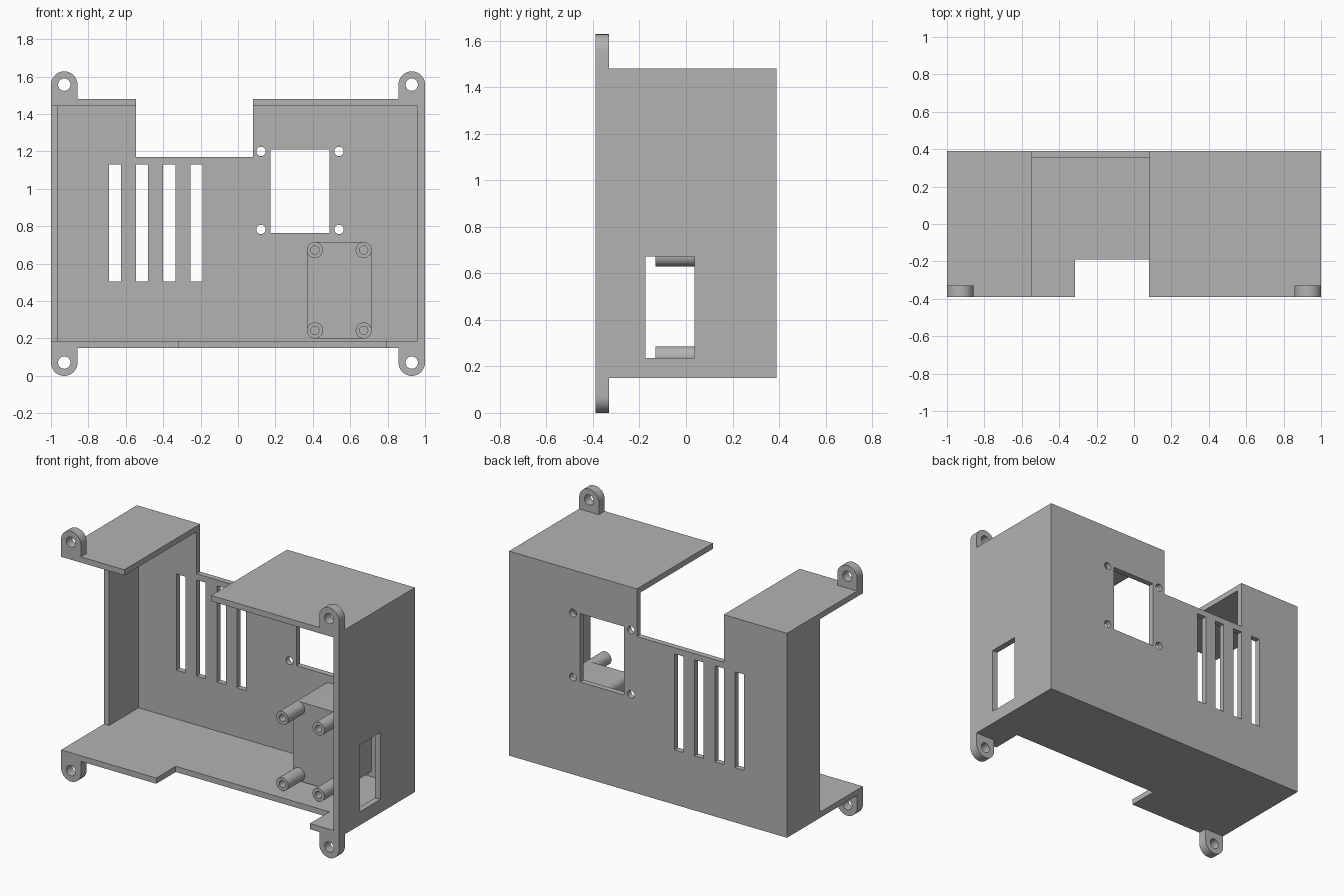
import bpy, bmesh, math
from mathutils import Matrix

if "Cube" in bpy.data.objects:
    bpy.data.objects.remove(bpy.data.objects["Cube"])

grey = bpy.data.materials.new("light_grey_plastic")
grey.diffuse_color = (0.45, 0.45, 0.45, 1)
grey.use_nodes = True
grey.node_tree.nodes["Principled BSDF"].inputs["Base Color"].default_value = grey.diffuse_color


def finish(ob):
    ob.data.materials.clear()
    ob.data.materials.append(grey)
    bpy.ops.object.select_all(action='DESELECT')
    ob.select_set(True)
    bpy.context.view_layer.objects.active = ob
    bpy.ops.object.shade_smooth_by_angle(angle=math.radians(30))


def link(name, data):
    ob = bpy.data.objects.new(name, data)
    bpy.context.collection.objects.link(ob)
    return ob


def box(name, x0, x1, y0, y1, z0, z1):
    bm = bmesh.new()
    bmesh.ops.create_cube(bm, size=1)
    bm.transform(Matrix.Translation(((x0 + x1) / 2, (y0 + y1) / 2, (z0 + z1) / 2))
                 @ Matrix.Diagonal((x1 - x0, y1 - y0, z1 - z0, 1)))
    me = bpy.data.meshes.new(name)
    bm.to_mesh(me)
    bm.free()
    return link(name, me)


def rod(name, x, z, r, y0, y1, n=32):
    bm = bmesh.new()
    bmesh.ops.create_cone(bm, cap_ends=True, segments=n, radius1=r, radius2=r, depth=y1 - y0)
    bm.transform(Matrix.Translation((x, (y0 + y1) / 2, z)) @ Matrix.Rotation(math.pi / 2, 4, 'X'))
    me = bpy.data.meshes.new(name)
    bm.to_mesh(me)
    bm.free()
    return link(name, me)


def cut(ob, cutter):
    mod = ob.modifiers.new("cut", 'BOOLEAN')
    mod.operation, mod.solver, mod.object = 'DIFFERENCE', 'EXACT', cutter
    bpy.context.view_layer.objects.active = ob
    bpy.ops.object.modifier_apply(modifier=mod.name)
    bpy.data.objects.remove(cutter)


def arc(cx, cz, r, a0, a1, n):
    return [(cx + r * math.cos(math.radians(a0 + (a1 - a0) * i / n)),
             cz + r * math.sin(math.radians(a0 + (a1 - a0) * i / n))) for i in range(n + 1)]


def plate(name, loops, y0, y1):
    """Flat plate in the x-z plane; loops after the first are holes."""
    cu = bpy.data.curves.new(name, 'CURVE')
    cu.dimensions, cu.fill_mode, cu.extrude = '2D', 'BOTH', (y1 - y0) / 2
    for pts in loops:
        sp = cu.splines.new('POLY')
        sp.points.add(len(pts) - 1)
        for p, (x, z) in zip(sp.points, pts):
            p.co = (x, z, 0, 1)
        sp.use_cyclic_u = True
    tmp = link(name + "_curve", cu)
    bpy.context.view_layer.update()
    dg = bpy.context.evaluated_depsgraph_get()
    me = bpy.data.meshes.new_from_object(tmp.evaluated_get(dg))
    bpy.data.objects.remove(tmp)
    me.transform(Matrix.Translation((0, (y0 + y1) / 2, 0)) @ Matrix.Rotation(math.pi / 2, 4, 'X'))
    bm = bmesh.new()
    bm.from_mesh(me)
    bmesh.ops.remove_doubles(bm, verts=bm.verts, dist=1e-5)
    bmesh.ops.recalc_face_normals(bm, faces=bm.faces)
    bm.to_mesh(me)
    bm.free()
    ob = link(name, me)
    finish(ob)
    return ob


# Enclosure: hollow box, open at the front
F, B = -0.39, 0.39
body = box("enclosure", -1, 1, F, B, 0.15, 1.48)
cut(body, box("c", -0.963, 0.96, -0.6, 0.353, 0.187, 1.443))       # cavity
cut(body, box("c", -1.2, -0.9, -0.6, 0.05, 0.187, 1.443))          # short left wall
cut(body, box("c", -0.545, 0.08, -0.6, 0.6, 1.17, 1.7))            # roof and back notch
cut(body, box("c", -0.315, 0.79, -0.6, -0.19, 0.05, 0.3))          # floor notch
cut(body, box("c", 0.8, 1.2, -0.175, 0.036, 0.237, 0.673))         # right wall opening
cut(body, box("c", 0.173, 0.49, 0.25, 0.5, 0.765, 1.21))           # back window
for i in range(4):                                                 # vent slots
    x = -0.69 + i * 0.145
    cut(body, box("c", x, x + 0.065, 0.25, 0.5, 0.505, 1.13))
for x in (0.123, 0.54):                                            # window screw holes
    for z in (0.783, 1.2):
        cut(body, rod("c", x, z, 0.025, 0.25, 0.5))
finish(body)

# Mounting ears at the four corners
for side, sx in (("left", -1), ("right", 1)):
    for level, cz, edge, a in (("top", 1.557, 1.48, 0), ("bottom", 0.071, 0.15, 180)):
        cx = sx * 0.929
        d = 0.071 if a == 0 else -0.071
        outline = [(cx - d, edge), (cx + d, edge)] + arc(cx, cz, 0.071, a, a + 180, 24)
        plate(f"{level}_{side}_ear", [outline, arc(cx, cz, 0.033, 0, 360, 32)[:-1]], F, -0.33)

# Rounded mounting pad on the back wall, with four hollow standoffs
X, Z, R = (0.411, 0.672), (0.243, 0.673), 0.043
pad = (arc(X[1], Z[1], R, 0, 90, 8) + arc(X[0], Z[1], R, 90, 180, 8)
       + arc(X[0], Z[0], R, 180, 270, 8) + arc(X[1], Z[0], R, 270, 360, 8))
plate("mounting_pad", [pad], 0.038, 0.353)
for i, x in enumerate(X):
    for j, z in enumerate(Z):
        plate(f"standoff_{i * 2 + j + 1}", [arc(x, z, R, 0, 360, 32)[:-1],
              arc(x, z, 0.022, 0, 360, 32)[:-1]], -0.132, 0.038)
